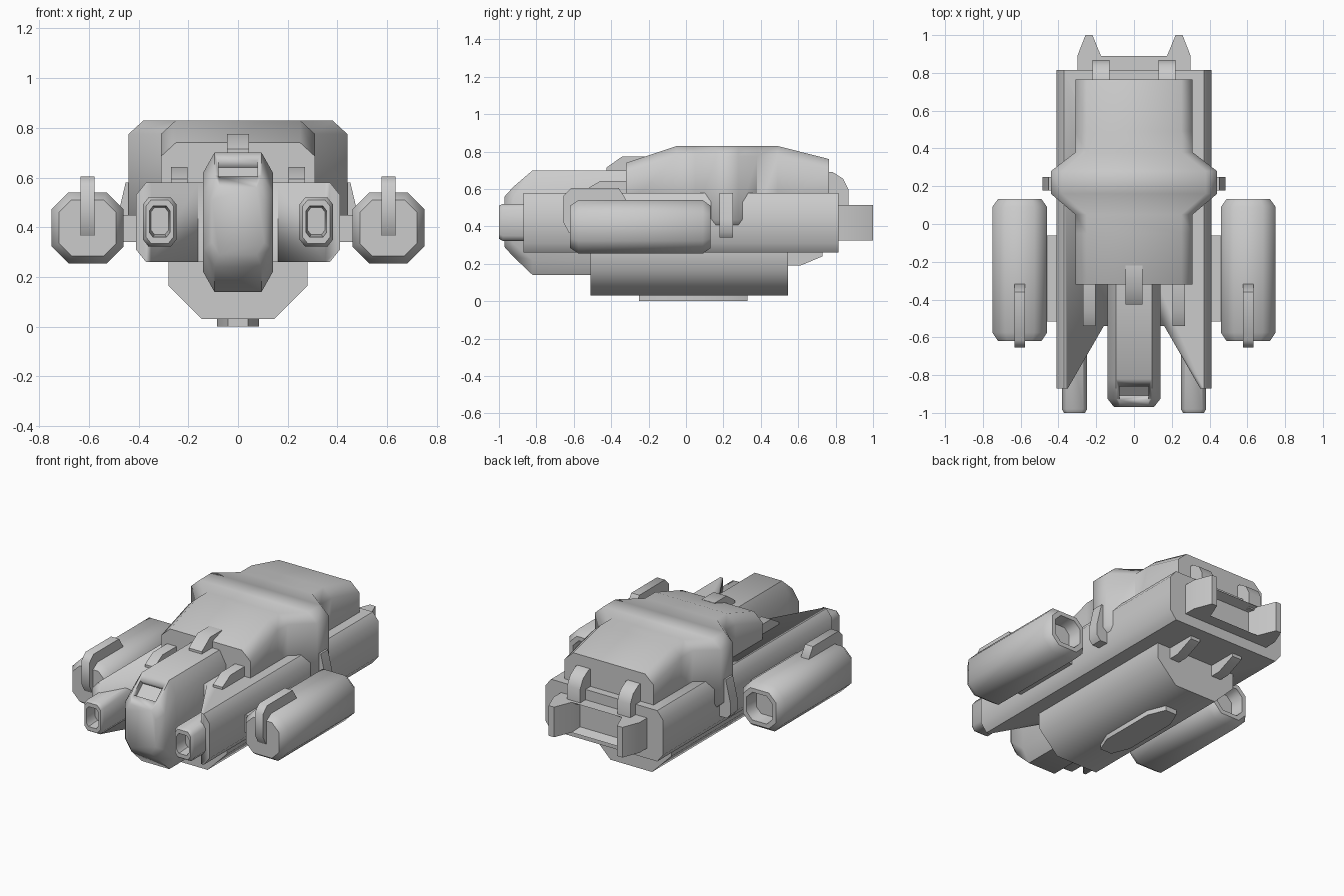
import bpy, bmesh, math
from mathutils import Matrix

if "Cube" in bpy.data.objects:
    bpy.data.objects.remove(bpy.data.objects["Cube"])


def finish(name, bm, smooth=50):
    bmesh.ops.recalc_face_normals(bm, faces=bm.faces[:])
    me = bpy.data.meshes.new(name)
    bm.to_mesh(me)
    bm.free()
    ob = bpy.data.objects.new(name, me)
    bpy.context.collection.objects.link(ob)
    bpy.ops.object.select_all(action='DESELECT')
    ob.select_set(True)
    bpy.context.view_layer.objects.active = ob
    bpy.ops.object.shade_smooth_by_angle(angle=math.radians(smooth))
    return ob


def skin(bm, rings):
    """Bridge successive vertex rings and cap both ends."""
    rings = [[bm.verts.new(p) for p in r] for r in rings]
    n = len(rings[0])
    for a, b in zip(rings, rings[1:]):
        for i in range(n):
            bm.faces.new((a[i], a[(i + 1) % n], b[(i + 1) % n], b[i]))
    bm.faces.new(rings[0])
    bm.faces.new(rings[-1])


def loft(name, sections, cx=0):
    """Chamfered rectangles along y: (y, half width, z0, z1, chamfer x, chamfer z)."""
    bm = bmesh.new()
    rings = []
    for y, w, z0, z1, c, d in sections:
        rings.append([(cx + x, y, z) for x, z in (
            (w, z0 + d), (w, z1 - d), (w - c, z1), (c - w, z1),
            (-w, z1 - d), (-w, z0 + d), (c - w, z0), (w - c, z0))])
    skin(bm, rings)
    return finish(name, bm)


def prism(name, pts, axis, a, b, smooth=50):
    """Extrude a 2D outline along an axis from a to b."""
    put = {'x': lambda p, t: (t, p[0], p[1]),
           'y': lambda p, t: (p[0], t, p[1]),
           'z': lambda p, t: (p[0], p[1], t)}[axis]
    bm = bmesh.new()
    skin(bm, [[put(p, t) for p in pts] for t in (a, b)])
    return finish(name, bm, smooth)


def mirrored(half):
    return half + [(-x, y) for x, y in reversed(half)]


def cut(target, cutter):
    mod = target.modifiers.new("cut", 'BOOLEAN')
    mod.operation = 'DIFFERENCE'
    mod.solver = 'EXACT'
    mod.object = cutter
    bpy.context.view_layer.objects.active = target
    bpy.ops.object.modifier_apply(modifier=mod.name)
    bpy.data.objects.remove(cutter)


# Main hull with a flared opening at the front
hull = loft("main_hull", [(-.87, .41, .26, .58, .04, .05), (.815, .41, .26, .58, .04, .05)])
cut(hull, prism("hull_cutter", mirrored([(.16, -.54), (.35, -.87), (.425, -1.0)]), 'z', .1, .8))

# Upper body with bulging shoulders
loft("upper_body", [(y, w, z0, z1, .06, .055) for y, w, z0, z1 in (
    (-.32, .31, .45, .74), (-.05, .31, .45, .83), (.05, .31, .40, .83),
    (.16, .44, .38, .83), (.28, .44, .38, .83), (.38, .31, .40, .83),
    (.49, .31, .45, .83), (.765, .31, .45, .76))])

# Nose with sunken window
nose = loft("nose", [
    (-.97, .105, .29, .56, .03, .05), (-.925, .14, .24, .61, .045, .07),
    (-.82, .14, .14, .70, .045, .08), (-.25, .14, .14, .70, .045, .08)])
bm = bmesh.new()
bmesh.ops.create_cube(bm, size=1, matrix=Matrix.Translation((0, -.893, .632))
                      @ Matrix.Rotation(math.radians(41), 4, 'X')
                      @ Matrix.Diagonal((.155, .095, .06, 1)))
cut(nose, finish("window_cutter", bm))

# Belly keel and its base plate
prism("belly", mirrored([(.28, .28), (.28, .165), (.145, .03)]), 'y', -.51, .545)
prism("belly_plate", mirrored([(.04, -.25), (.085, -.14), (.085, .22), (.04, .33)]), 'z', 0, .05)

# Rear engine block with two prongs and a sunken exhaust
bm = bmesh.new()
outline = mirrored([(.30, .75), (.30, .89), (.257, 1.0), (.22, 1.0), (.175, .89)])
skin(bm, [[(x, y, z) for x, y in outline] for z in (.325, .515)])
bmesh.ops.recalc_face_normals(bm, faces=bm.faces[:])
bm.faces.ensure_lookup_table()
back = max((f for f in bm.faces if abs(f.normal.y) > .9 and abs(f.calc_center_median().x) < .01),
           key=lambda f: f.calc_center_median().y)
bmesh.ops.inset_region(bm, faces=[back], thickness=.025)
bmesh.ops.translate(bm, verts=back.verts[:], vec=(0, -.06, 0))
finish("rear_engine", bm, 35)

# Fin on the roof front
prism("roof_fin", [(-.425, .66), (-.425, .715), (-.34, .775), (-.22, .775), (-.22, .66)],
      'x', -.045, .045)

for s, side in ((-1, "left"), (1, "right")):
    # Side pod with rear intake recess
    loft(side + "_pod", [
        (-.62, .115, .285, .51, .05, .05), (-.575, .145, .255, .54, .068, .068),
        (.09, .145, .255, .54, .068, .068), (.132, .115, .285, .51, .05, .05),
        (.132, .09, .31, .485, .04, .04), (.05, .08, .32, .475, .035, .035)], s * .605)
    # Pylon joining pod and hull
    prism(side + "_pylon", [(s * .38, .34), (s * .48, .34), (s * .48, .45), (s * .38, .45)],
          'y', -.515, -.06)
    # Hooked fin on the pod
    prism(side + "_pod_fin", [
        (-.56, .37), (-.625, .365), (-.655, .42), (-.655, .565), (-.615, .605),
        (-.36, .605), (-.318, .54), (-.33, .50), (-.56, .50)],
        'x', s * .605 - .028, s * .605 + .028)
    # Gun barrel with hollow muzzle
    loft(side + "_gun", [
        (-.92, .036, .37, .48, .015, .02), (-1.0, .042, .36, .485, .015, .02),
        (-1.0, .055, .335, .51, .02, .025), (-.98, .067, .322, .52, .022, .028),
        (-.5, .067, .322, .52, .022, .028)], s * .315)
    # Small fin on the hull deck
    prism(side + "_deck_fin", [(-.54, .55), (-.54, .595), (-.46, .642), (-.28, .642), (-.28, .55)],
          'x', s * .237 - .033, s * .237 + .033)
    # Rear clamp over the engine
    prism(side + "_rear_clamp", [
        (.73, .50), (.73, .69), (.785, .69), (.84, .655), (.868, .60), (.868, .50)],
        'x', s * .175 - .045, s * .175 + .045)
    # Clamp on the shoulder bulge
    prism(side + "_shoulder_clamp", [
        (s * .38, .34), (s * .46, .34), (s * .485, .37), (s * .485, .44),
        (s * .452, .58), (s * .38, .58)], 'y', .178, .25)
    # Fin under the stern
    prism(side + "_stern_fin", [(.50, .30), (.50, .19), (.61, .19), (.73, .24), (.73, .30)],
          'x', s * .155 - .033, s * .155 + .033)
